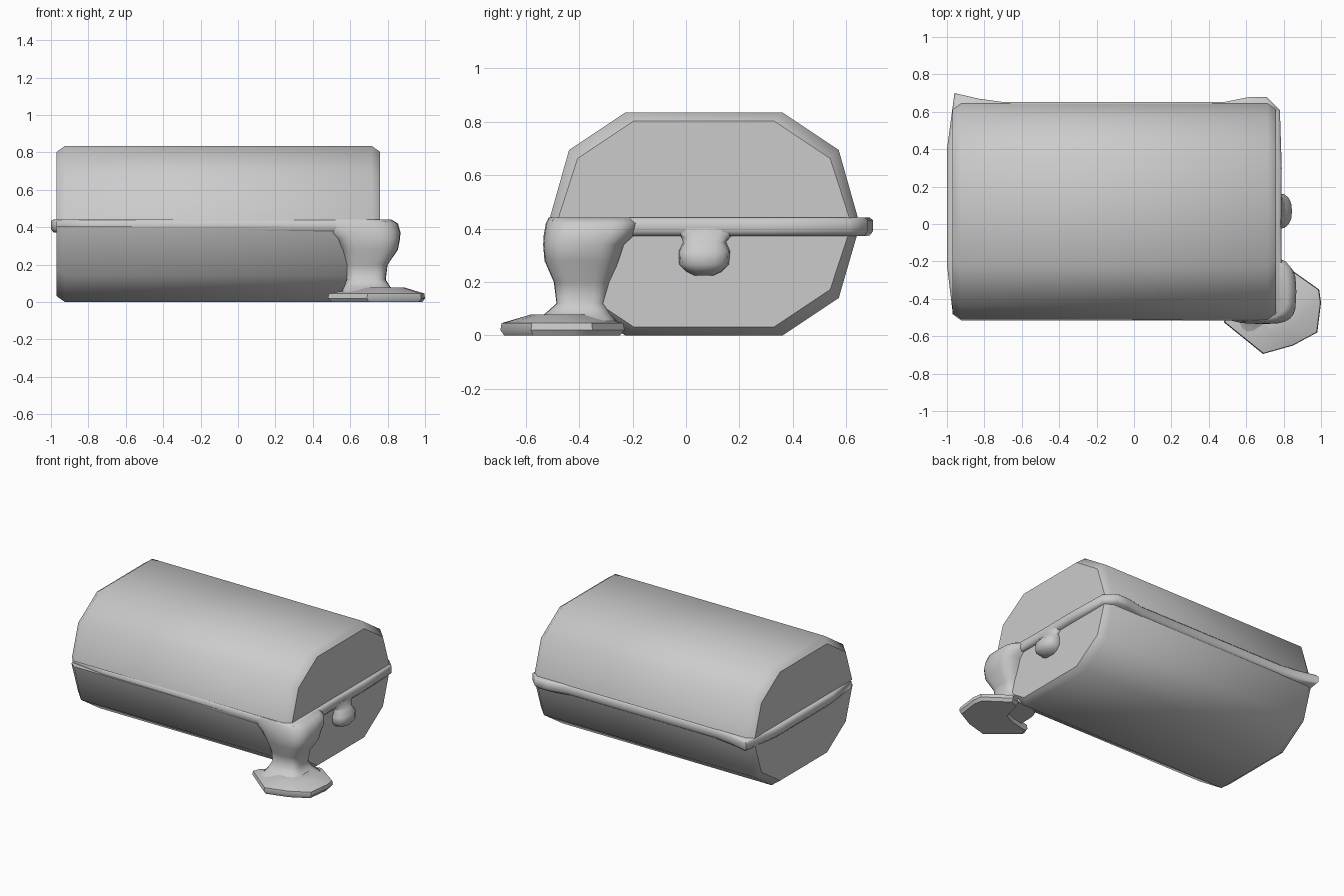
import bpy, bmesh
from math import cos, sin, pi, radians, copysign

if "Cube" in bpy.data.objects:
    bpy.data.objects.remove(bpy.data.objects["Cube"])


def loft(name, rings, angle):
    """Skin a list of equal-length point rings and cap both ends."""
    bm = bmesh.new()
    vr = [[bm.verts.new(p) for p in r] for r in rings]
    n = len(vr[0])
    for a, b in zip(vr, vr[1:]):
        for i in range(n):
            j = (i + 1) % n
            bm.faces.new((a[i], a[j], b[j], b[i]))
    bm.faces.new(vr[0][::-1])
    bm.faces.new(vr[-1])
    bmesh.ops.recalc_face_normals(bm, faces=bm.faces)
    me = bpy.data.meshes.new(name)
    bm.to_mesh(me)
    bm.free()
    ob = bpy.data.objects.new(name, me)
    bpy.context.collection.objects.link(ob)
    bpy.ops.object.select_all(action='DESELECT')
    ob.select_set(True)
    bpy.context.view_layer.objects.active = ob
    bpy.ops.object.shade_smooth_by_angle(angle=radians(angle))
    return ob


def half_shell(name, half_profile, seam):
    """Faceted half barrel along x with chamfered ends; profile is (half width, z)."""
    cy = 0.067

    def ring(x, inset):
        side = [(w - inset, z if z == seam else z + (inset if z < seam else -inset))
                for w, z in half_profile]
        pts = side + [(-w, z) for w, z in reversed(side)]
        return [(x, cy + w, z) for w, z in pts]
    return loft(name, [ring(-0.97, 0.032), ring(-0.925, 0),
                       ring(0.715, 0), ring(0.76, 0.032)], 45)


def round_rings(rows, power, n=24):
    """Rounded-square rings from rows of z, x0, x1, y0, y1."""
    def s(v):
        return copysign(abs(v) ** power, v)
    out = []
    for z, x0, x1, y0, y1 in rows:
        out.append([((x0 + x1) / 2 + (x1 - x0) / 2 * s(cos(2 * pi * i / n)),
                     (y0 + y1) / 2 + (y1 - y0) / 2 * s(sin(2 * pi * i / n)), z)
                    for i in range(n)])
    return out


# Upper and lower halves of the box
half_shell("lid", [(0.577, 0.44), (0.505, 0.695), (0.295, 0.835)], 0.44)
half_shell("base", [(0.582, 0.405), (0.505, 0.14), (0.295, 0.0)], 0.405)

# Slime layer squeezed out along the seam
rim = [(-0.96, 0.70), (-0.83, 0.67), (-0.70, 0.652), (0.48, 0.652), (0.62, 0.68),
       (0.71, 0.68), (0.78, 0.61), (0.79, 0.30), (0.787, 0.0), (0.79, -0.20),
       (0.79, -0.50), (0.60, -0.518), (0.10, -0.513), (-0.70, -0.505),
       (-0.97, -0.47), (-1.0, -0.22), (-1.0, 0.40)]


def rim_ring(z, inset):
    return [(x - copysign(inset, x), y - copysign(inset, y - 0.07), z) for x, y in rim]


loft("slime_rim", [rim_ring(0.442, 0.012), rim_ring(0.432, 0.0),
                   rim_ring(0.39, 0.0), rim_ring(0.372, 0.014)], 60)

# Thick drip running down the front right corner
loft("corner_drip", round_rings([
    (0.441, 0.42, 0.82, -0.515, -0.18), (0.42, 0.42, 0.855, -0.525, -0.17),
    (0.375, 0.46, 0.868, -0.533, -0.19), (0.34, 0.51, 0.867, -0.535, -0.23),
    (0.28, 0.55, 0.855, -0.53, -0.25), (0.20, 0.575, 0.80, -0.495, -0.28),
    (0.12, 0.58, 0.79, -0.485, -0.30), (0.08, 0.565, 0.815, -0.53, -0.28),
    (0.055, 0.55, 0.88, -0.59, -0.26), (0.03, 0.56, 0.88, -0.59, -0.26)],
    0.6), 60)

# Puddle at the foot of the drip
puddle = [(0.82, -0.23), (0.99, -0.35), (1.0, -0.42), (0.98, -0.58), (0.85, -0.65),
          (0.69, -0.695), (0.48, -0.525), (0.50, -0.47), (0.64, -0.44),
          (0.72, -0.40), (0.76, -0.25)]
loft("puddle", [[(0.80 + (x - 0.80) * k, -0.49 + (y + 0.49) * k, z) for x, y in puddle]
                for z, k in [(0.0, 0.93), (0.02, 1.0), (0.046, 0.98), (0.078, 0.45)]], 40)

# Small hanging blob on the right end
loft("hanging_blob", round_rings([
    (0.40, 0.70, 0.79, -0.08, 0.22), (0.37, 0.70, 0.80, -0.02, 0.17),
    (0.35, 0.70, 0.815, -0.01, 0.15), (0.315, 0.70, 0.845, -0.027, 0.165),
    (0.265, 0.70, 0.845, -0.025, 0.16), (0.24, 0.70, 0.825, 0.0, 0.135),
    (0.225, 0.70, 0.79, 0.03, 0.105)], 0.85, 16), 60)
